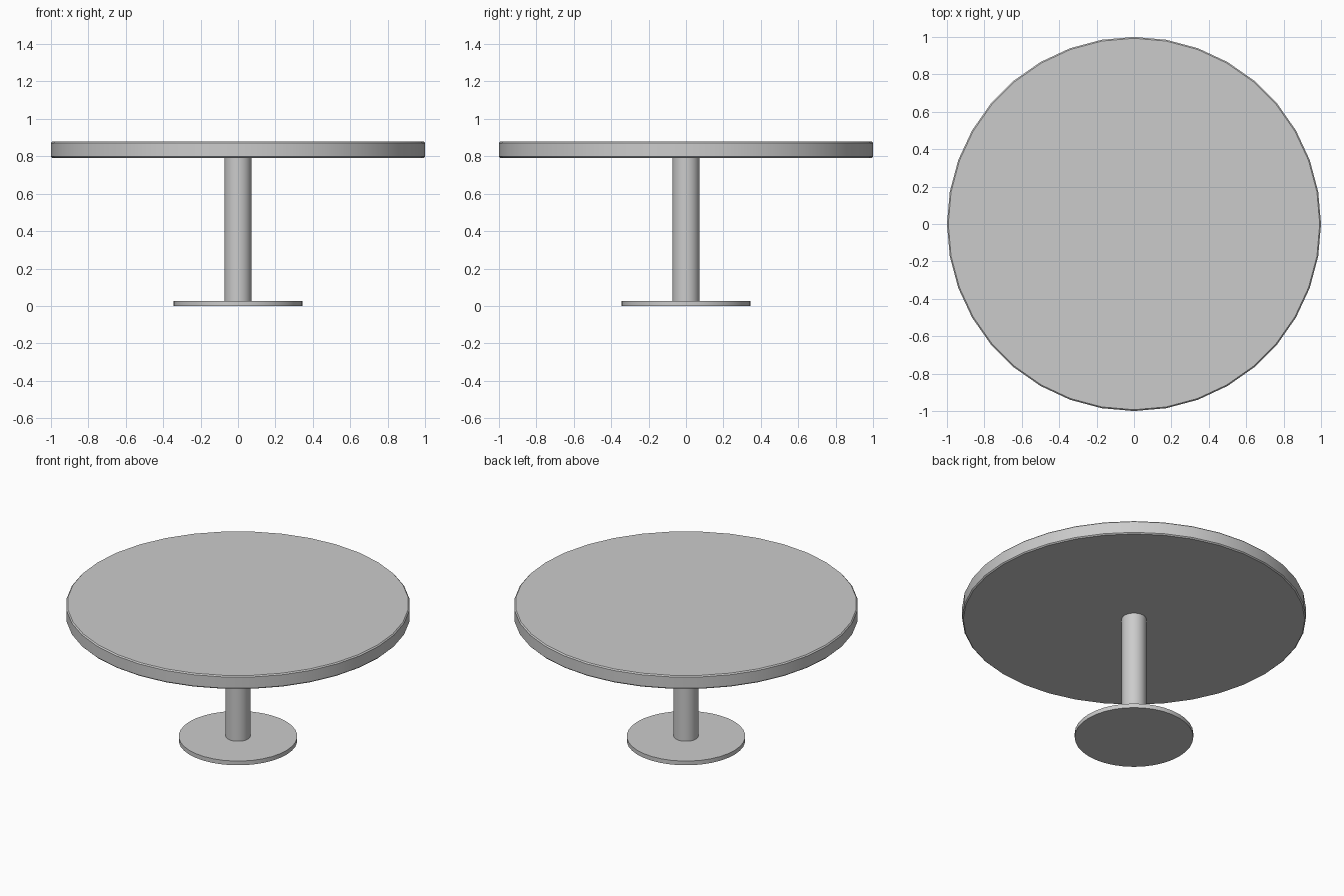
import bpy
from math import radians, sin, cos, tau
import bmesh

if "Cube" in bpy.data.objects:
    bpy.data.objects.remove(bpy.data.objects["Cube"])

SIDES = 36


def lathe(name, profile):
    """Closed solid turned around z from (radius, height) points, bottom to top."""
    bm = bmesh.new()
    rings = [[bm.verts.new((r * cos(tau * i / SIDES), r * sin(tau * i / SIDES), z))
              for i in range(SIDES)] for r, z in profile]
    for low, high in zip(rings, rings[1:]):
        for i in range(SIDES):
            j = (i + 1) % SIDES
            bm.faces.new((low[i], low[j], high[j], high[i]))
    bm.faces.new(rings[0][::-1])
    bm.faces.new(rings[-1])
    mesh = bpy.data.meshes.new(name)
    bm.to_mesh(mesh)
    bm.free()
    obj = bpy.data.objects.new(name, mesh)
    bpy.context.collection.objects.link(obj)
    bpy.ops.object.select_all(action='DESELECT')
    obj.select_set(True)
    bpy.context.view_layer.objects.active = obj
    bpy.ops.object.shade_smooth_by_angle(angle=radians(30))
    return obj


# Flat round foot
lathe("base_plate", [(0.345, 0.0), (0.345, 0.027)])

# Central post
lathe("column", [(0.072, 0.027), (0.072, 0.792)])

# Round top with slightly eased edges
lathe("table_top", [(0.993, 0.792), (1.0, 0.799), (1.0, 0.871), (0.993, 0.878)])
